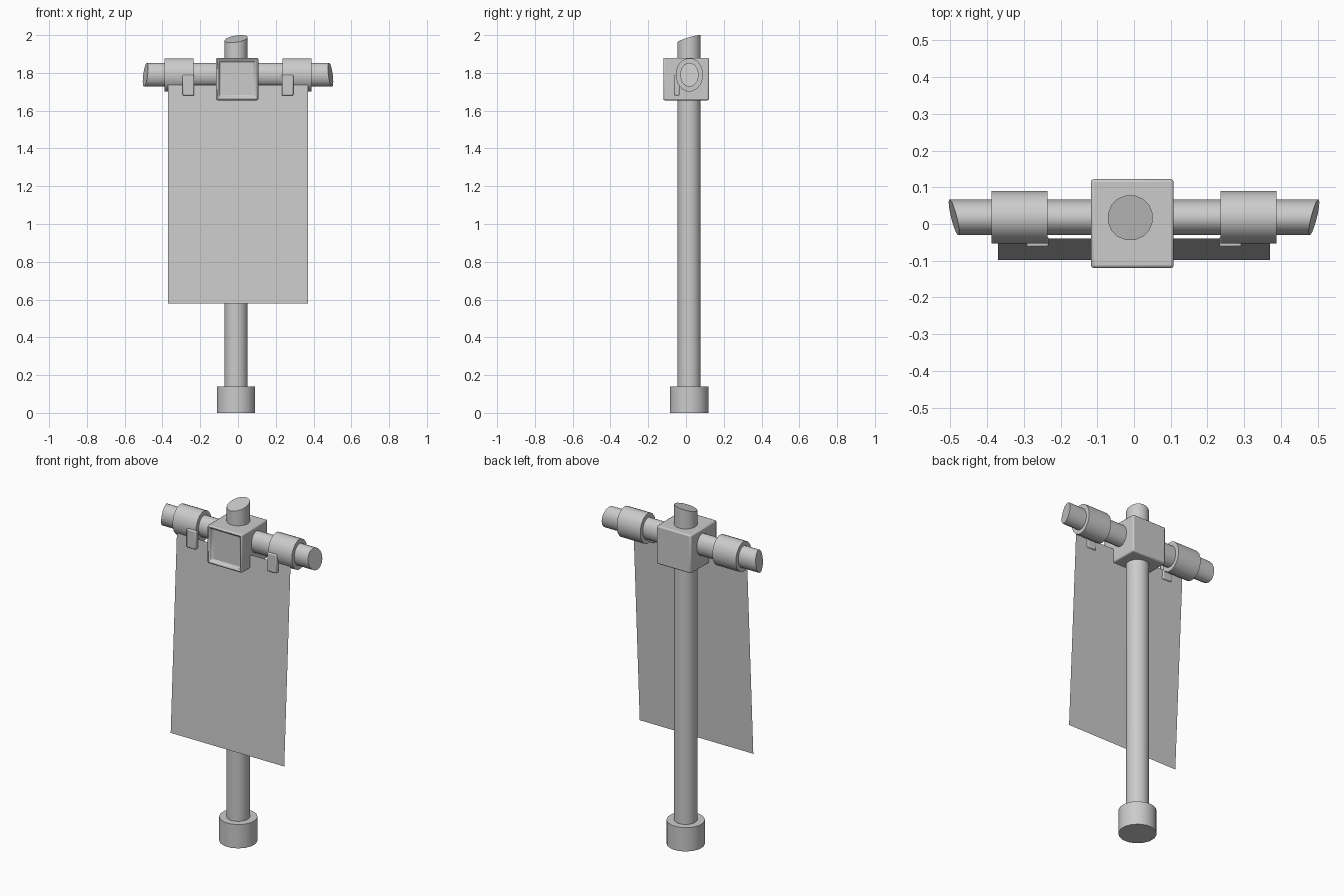
import bpy, bmesh, math
from mathutils import Vector

if "Cube" in bpy.data.objects:
    bpy.data.objects.remove(bpy.data.objects["Cube"])


def finish(name, bm, smooth=True):
    bmesh.ops.recalc_face_normals(bm, faces=bm.faces)
    me = bpy.data.meshes.new(name)
    bm.to_mesh(me)
    bm.free()
    ob = bpy.data.objects.new(name, me)
    bpy.context.collection.objects.link(ob)
    if smooth:
        bpy.ops.object.select_all(action='DESELECT')
        bpy.context.view_layer.objects.active = ob
        ob.select_set(True)
        bpy.ops.object.shade_smooth_by_angle(angle=math.radians(40))
    return ob


def tube(name, place, start, end, sides=16):
    """Capped cylinder; start/end give the position along the axis for each (cos, sin)."""
    bm = bmesh.new()
    rings = []
    for pos in (start, end):
        ring = []
        for i in range(sides):
            a = 2 * math.pi * (i + 0.5) / sides
            c, s = math.cos(a), math.sin(a)
            ring.append(bm.verts.new(place(c, s, pos(c, s))))
        rings.append(ring)
        bm.faces.new(ring)
    for i in range(sides):
        j = (i + 1) % sides
        bm.faces.new((rings[0][i], rings[0][j], rings[1][j], rings[1][i]))
    return finish(name, bm)


def box(lo, hi):
    bm = bmesh.new()
    bmesh.ops.create_cube(bm, size=1)
    lo, hi = Vector(lo), Vector(hi)
    for v in bm.verts:
        v.co = (lo + hi) / 2 + v.co * (hi - lo)
    return bm


def bevel(ob, width):
    mod = ob.modifiers.new("soft_edges", 'BEVEL')
    mod.width = width
    mod.segments = 2
    mod.limit_method = 'ANGLE'


def flat(value):
    return lambda c, s: value


def upright(r):
    return lambda c, s, p: (-0.01 + r * c, 0.017 + r * s, p)


def sideways(ry, rz):
    return lambda c, s, p: (p, 0.018 + ry * c, 1.79 + rz * s)


# Upright pole with a slanted tip, and its foot collar
tube("pole", upright(0.062), flat(0.02), lambda c, s: 1.98 + 0.009 * c + 0.018 * s)
tube("foot_collar", upright(0.103), flat(0.0), flat(0.14))

# Crossbar with both ends cut at a slant
tube("crossbar", sideways(0.049, 0.064),
     lambda c, s: -0.49 - 0.012 * c + 0.008 * s,
     lambda c, s: 0.49 + 0.012 * c - 0.008 * s)

# Sleeves and hanging tabs on each side
for side, label in ((-1, "left"), (1, "right")):
    tube(label + "_sleeve", sideways(0.073, 0.089), flat(side * 0.235), flat(side * 0.388))
    x1, x2 = sorted((side * 0.232, side * 0.293))
    bevel(finish(label + "_tab", box((x1, -0.063, 1.68), (x2, -0.034, 1.79))), 0.006)

# Joint block with a recessed front panel
bm = box((-0.117, -0.12, 1.655), (0.108, 0.122, 1.88))
bm.normal_update()
front = [f for f in bm.faces if f.normal.y < -0.9]
bmesh.ops.inset_region(bm, faces=front, thickness=0.022)
bmesh.ops.inset_region(bm, faces=front, thickness=0.006, depth=-0.018)
bevel(finish("joint_block", bm), 0.008)

# Thin banner sheet leaning forward at the bottom
bm = bmesh.new()
bm.faces.new([bm.verts.new(p) for p in (
    (-0.37, -0.098, 0.58), (0.37, -0.098, 0.58), (0.37, -0.04, 1.735), (-0.37, -0.04, 1.735))])
finish("banner", bm, smooth=False)
